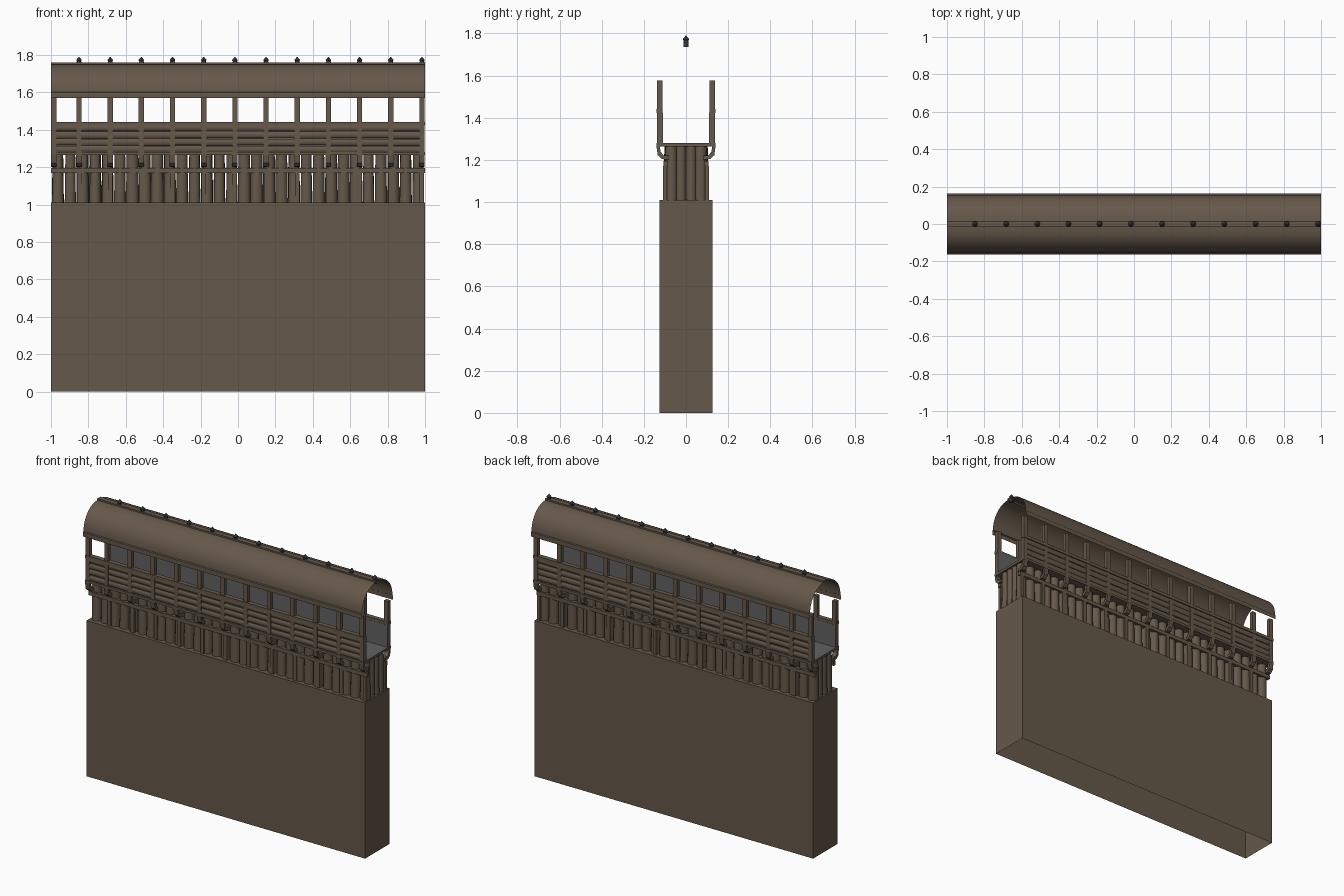
import bpy, bmesh, math, random
from mathutils import Matrix, Vector

if "Cube" in bpy.data.objects:
    bpy.data.objects.remove(bpy.data.objects["Cube"])

random.seed(4)

def material(name, rgb):
    m = bpy.data.materials.new(name)
    m.diffuse_color = (*rgb, 1)
    m.use_nodes = True
    m.node_tree.nodes["Principled BSDF"].inputs["Base Color"].default_value = m.diffuse_color
    return m

WOOD = material("brown wood", (0.130, 0.098, 0.068))
GREY = material("grey lining", (0.125, 0.122, 0.125))
IRON = material("dark iron", (0.065, 0.070, 0.078))

def finish(bm, name, mat, smooth=False, fix=True):
    if fix:
        bmesh.ops.recalc_face_normals(bm, faces=bm.faces)
    me = bpy.data.meshes.new(name)
    bm.to_mesh(me)
    bm.free()
    me.materials.append(mat)
    ob = bpy.data.objects.new(name, me)
    bpy.context.collection.objects.link(ob)
    if smooth:
        bpy.ops.object.select_all(action='DESELECT')
        ob.select_set(True)
        bpy.context.view_layer.objects.active = ob
        bpy.ops.object.shade_smooth_by_angle(angle=math.radians(50))
    return ob

def box(bm, x0, x1, y0, y1, z0, z1):
    m = Matrix.Translation(((x0 + x1) / 2, (y0 + y1) / 2, (z0 + z1) / 2)) @ \
        Matrix.Diagonal((x1 - x0, y1 - y0, z1 - z0, 1))
    return bmesh.ops.create_cube(bm, size=1, matrix=m)["verts"]

def log(bm, x, y, z0, z1, r0, r1, seg=10):
    bmesh.ops.create_cone(bm, cap_ends=True, segments=seg, radius1=r0, radius2=r1,
                          depth=z1 - z0, matrix=Matrix.Translation((x, y, (z0 + z1) / 2)))

bays = [-0.85 + i / 6 for i in range(12)]
posts = [-0.985] + bays

# Solid lower wall, open underneath
bm = bmesh.new()
box(bm, -1, 1, -0.125, 0.125, 0, 1.01)
bottom = [f for f in bm.faces if f.calc_center_median().z < 0.01]
bmesh.ops.delete(bm, geom=bottom, context='FACES_ONLY')
finish(bm, "lower_wall", WOOD)

# Palisade of upright logs on both sides and the ends
bm = bmesh.new()
for s in (-1, 1):
    for i in range(30):
        r = random.uniform(0.031, 0.037)
        log(bm, -0.963 + i * 1.926 / 29, s * 0.07, 1.0, 1.268, r, r - 0.004)
    for y in (-0.024, 0.024):
        log(bm, s * 0.965, y, 1.0, 1.268, 0.028, 0.026)
finish(bm, "palisade_logs", WOOD, smooth=True)

# Long rails tying the palisade and topping the parapet
bm = bmesh.new()
for s in (-1, 1):
    a, b = sorted((s * 0.085, s * 0.107))
    box(bm, -1, 1, a, b, 1.17, 1.195)
    a, b = sorted((s * 0.111, s * 0.141))
    box(bm, -1, 1, a, b, 1.422, 1.442)
finish(bm, "long_rails", WOOD)

# Slim battens on the palisade
bm = bmesh.new()
for s in (-1, 1):
    for x in bays:
        a, b = sorted((s * 0.09, s * 0.108))
        box(bm, x - 0.012, x + 0.012, a, b, 1.01, 1.17)
finish(bm, "palisade_battens", WOOD)

# Curved brackets carrying the overhanging walkway
profile = [(.08, 1.2), (.115, 1.204), (.134, 1.222), (.141, 1.268),
           (.125, 1.268), (.12, 1.237), (.106, 1.222), (.08, 1.222)]
bm = bmesh.new()
for s in (-1, 1):
    for x in posts:
        f = bm.faces.new([bm.verts.new((x - 0.015, s * y, z)) for y, z in profile])
        ext = bmesh.ops.extrude_face_region(bm, geom=[f], use_keep_orig=True)
        moved = [v for v in ext["geom"] if isinstance(v, bmesh.types.BMVert)]
        bmesh.ops.translate(bm, vec=(0.03, 0, 0), verts=moved)
finish(bm, "curved_brackets", WOOD)

# Walkway floor, wooden with a grey top
bm = bmesh.new()
box(bm, -1, 1, -0.141, 0.141, 1.264, 1.28)
floor = finish(bm, "walkway_floor", WOOD)
floor.data.materials.append(GREY)
for p in floor.data.polygons:
    p.material_index = int(p.normal.z > 0.9)

# Roof posts
bm = bmesh.new()
for s in (-1, 1):
    for x in posts:
        a, b = sorted((s * 0.112, s * 0.137))
        box(bm, x - 0.014, x + 0.014, a, b, 1.27, 1.577)
finish(bm, "roof_posts", WOOD)

# Parapet slats, one rounded board per row and bay
bm = bmesh.new()
for s in (-1, 1):
    for x0, x1 in zip(posts, posts[1:]):
        for k in range(4):
            z = 1.296 + k * 0.0385 + random.uniform(-0.002, 0.002)
            m = Matrix.Translation(((x0 + x1) / 2, s * 0.125, z)) @ \
                Matrix.Diagonal((1, 0.011, 0.019, 1)) @ Matrix.Rotation(math.pi / 2, 4, 'Y')
            bmesh.ops.create_cone(bm, cap_ends=True, segments=10, radius1=1, radius2=1,
                                  depth=x1 - x0 - 0.01, matrix=m)
finish(bm, "parapet_slats", WOOD, smooth=True)

# Grey lining on the inside of the parapet
bm = bmesh.new()
for s in (-1, 1):
    a, b = sorted((s * 0.110, s * 0.116))
    box(bm, -0.998, 0.998, a, b, 1.28, 1.425)
finish(bm, "parapet_lining", GREY)

# Thin barrel roof shell with a stepped eave and flat ridge strip
half = [(0.162, 1.57), (0.162, 1.598), (0.156, 1.602)]
for i in range(1, 11):
    t = math.radians(9 * i)
    half.append((0.016 + 0.14 * math.cos(t), 1.602 + 0.148 * math.sin(t)))
half.append((0.016, 1.76))
section = half + [(-y, z) for y, z in reversed(half)]
bm = bmesh.new()
rows = [[bm.verts.new((x, y, z)) for y, z in section] for x in (-1, 1)]
for i in range(len(section) - 1):
    bm.faces.new((rows[0][i], rows[1][i], rows[1][i + 1], rows[0][i + 1]))
for f in bm.faces:
    f.normal_update()
    if f.normal.dot(f.calc_center_median() - Vector((0, 0, 1.55))) < 0:
        f.normal_flip()
finish(bm, "barrel_roof", WOOD, smooth=True, fix=False)

# Ridge finials: short stem, collar and point
bm = bmesh.new()
for x in bays:
    log(bm, x, 0, 1.735, 1.764, 0.013, 0.013, 8)
    log(bm, x, 0, 1.764, 1.773, 0.010, 0.015, 8)
    log(bm, x, 0, 1.773, 1.79, 0.015, 0.001, 8)
finish(bm, "ridge_finials", IRON)
